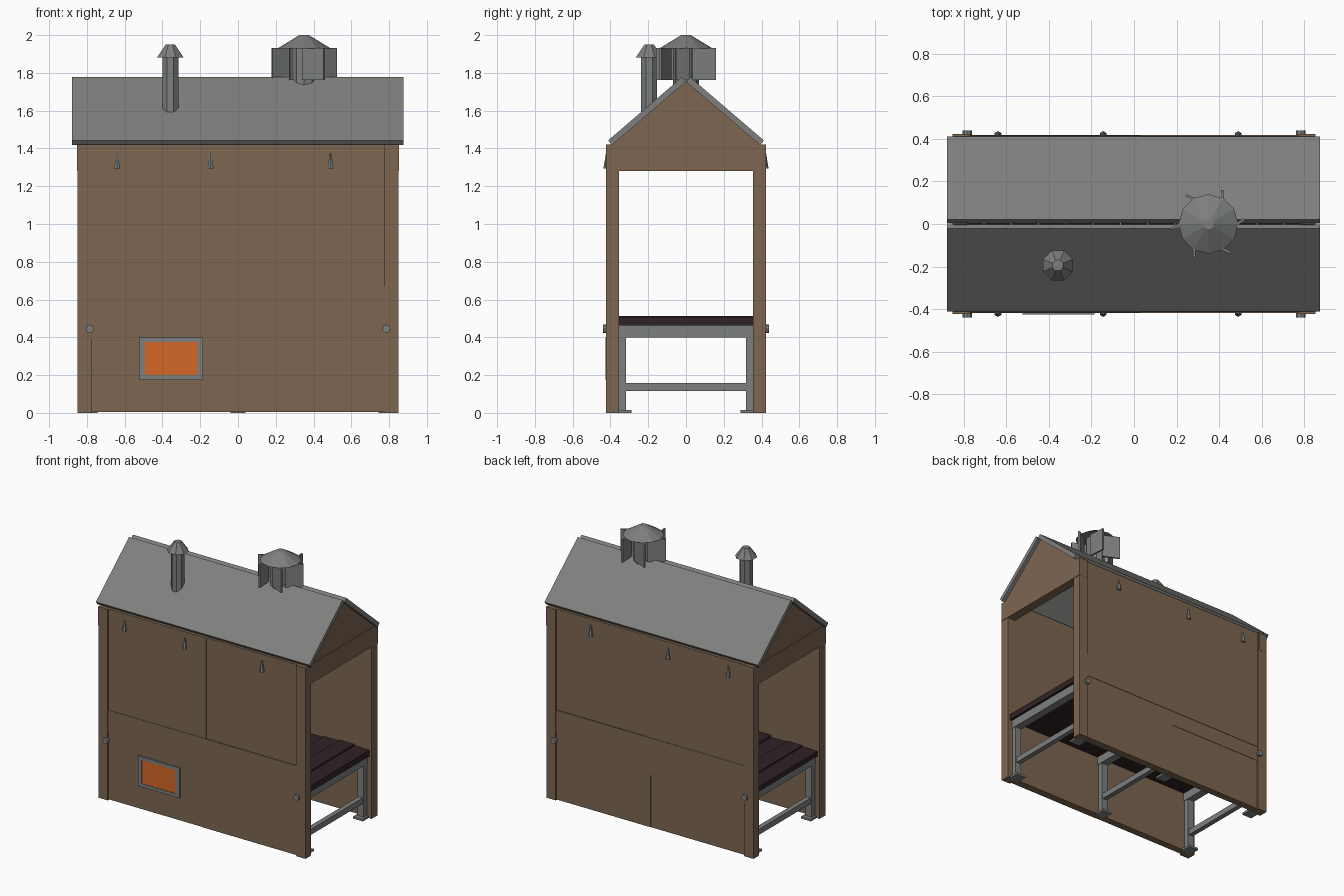
import bpy, bmesh, math, random
from mathutils import Vector

if "Cube" in bpy.data.objects:
    bpy.data.objects.remove(bpy.data.objects["Cube"])

random.seed(4)


def mat(name, c):
    m = bpy.data.materials.new(name)
    m.diffuse_color = (*c, 1)
    m.use_nodes = True
    m.node_tree.nodes["Principled BSDF"].inputs["Base Color"].default_value = m.diffuse_color
    return m


WOOD = mat("brown wood", (0.205, 0.132, 0.083))
DARK = mat("dark planks", (0.030, 0.016, 0.017))
ROOF = mat("roof grey", (0.215, 0.213, 0.207))
METAL = mat("metal grey", (0.205, 0.212, 0.210))
FIRE = mat("orange glow", (0.66, 0.138, 0.020))


def finish(name, bm, m):
    bmesh.ops.recalc_face_normals(bm, faces=bm.faces)
    me = bpy.data.meshes.new(name)
    bm.to_mesh(me)
    bm.free()
    me.materials.append(m)
    ob = bpy.data.objects.new(name, me)
    bpy.context.collection.objects.link(ob)
    return ob


def prism(name, pts, a, b, m, axis=0):
    """Extrude a closed 2D profile from a to b along x (profile y,z) or z (profile x,y)."""
    bm = bmesh.new()
    put = (lambda p, t: (t, p[0], p[1])) if axis == 0 else (lambda p, t: (p[0], p[1], t))
    lo = [bm.verts.new(put(p, a)) for p in pts]
    hi = [bm.verts.new(put(p, b)) for p in pts]
    bm.faces.new(lo)
    bm.faces.new(hi)
    n = len(pts)
    for i in range(n):
        j = (i + 1) % n
        bm.faces.new((lo[i], lo[j], hi[j], hi[i]))
    return finish(name, bm, m)


def box(name, x0, x1, y0, y1, z0, z1, m):
    return prism(name, [(y0, z0), (y1, z0), (y1, z1), (y0, z1)], x0, x1, m)


def cone(name, x, y, z0, z1, r0, r1, n, m, turn=0.0):
    bm = bmesh.new()
    bmesh.ops.create_cone(bm, cap_ends=True, segments=n, radius1=r0, radius2=r1, depth=z1 - z0)
    ob = finish(name, bm, m)
    ob.location = (x, y, (z0 + z1) / 2)
    ob.rotation_euler.z = turn
    return ob


# Long walls, posts, bolts and hooks on both sides
for s, side in ((-1, "front"), (1, "back")):
    def wbox(name, x0, x1, d0, d1, z0, z1, m):
        a, b = sorted((s * d0, s * d1))
        return box(side + "_" + name, x0, x1, a, b, z0, z1, m)

    wbox("upper_panel_left", -0.775, 0.03, 0.36, 0.416, 0.67, 1.42, WOOD)
    wbox("upper_panel_right", 0.03, 0.775, 0.36, 0.413, 0.67, 1.42, WOOD)
    wbox("rail_upper", -0.775, 0.775, 0.36, 0.419, 0.50, 0.67, WOOD)
    wbox("rail_lower", -0.775, 0.775, 0.36, 0.416, 0.39, 0.50, WOOD)
    wbox("lower_panel_left", -0.775, 0.0, 0.36, 0.413, 0.005, 0.39, WOOD)
    wbox("lower_panel_right", 0.0, 0.775, 0.36, 0.416, 0.005, 0.39, WOOD)
    for e in (-1, 1):
        xa, xb = sorted((e * 0.775, e * 0.85))
        wbox("corner_post", xa, xb, 0.355, 0.423, 0.0, 1.42, WOOD)
        bolt = cone(side + "_bolt", e * 0.785, 0, -0.012, 0.012, 0.022, 0.022, 8, METAL)
        bolt.location = (e * 0.785, s * 0.428, 0.445)
        bolt.rotation_euler.x = math.pi / 2
    for hx in (-0.64, -0.145, 0.49):
        cone(side + "_hook", hx, s * 0.419, 1.295, 1.375, 0.018, 0.005, 6, METAL)

# Gable ends
for e in (-1, 1):
    xa, xb = sorted((e * 0.785, e * 0.853))
    box("gable_beam", xa, xb, -0.424, 0.424, 1.28, 1.42, WOOD)
    prism("gable", [(-0.39, 1.42), (0.39, 1.42), (0, 1.757)],
          *sorted((e * 0.785, e * 0.848)), WOOD)

# Roof slabs, cut square so a groove is left along the ridge
for s, name, xe in ((-1, "front_roof", 0.875), (1, "back_roof", 0.875)):
    prism(name, [(s * 0.002, 1.752), (s * 0.022, 1.777), (s * 0.412, 1.443), (s * 0.392, 1.418)],
          -0.88, xe, ROOF)

# Glowing stove window in the front wall
box("stove_window_glow", -0.495, -0.215, -0.421, -0.40, 0.20, 0.375, FIRE)
for n, x0, x1, z0, z1 in (("left", -0.525, -0.495, 0.175, 0.40), ("right", -0.215, -0.185, 0.175, 0.40),
                          ("bottom", -0.495, -0.215, 0.175, 0.20), ("top", -0.495, -0.215, 0.375, 0.40)):
    box("stove_frame_" + n, x0, x1, -0.425, -0.40, z0, z1, METAL)

# Floor planks laid across, uneven tops
N = 13
w = 1.67 / N
for i in range(N):
    x = -0.835 + i * w
    box("floor_plank", x + 0.002, x + w - 0.002, -0.36, 0.36, 0.462,
        0.498 + random.choice((0, 0.008, 0.016)), DARK)

# Three metal support frames under the floor
for fx in (-0.785, 0.0, 0.785):
    box("support_beam", fx - 0.03, fx + 0.03, -0.41, 0.41, 0.40, 0.462, METAL)
    box("support_brace", fx - 0.018, fx + 0.018, -0.33, 0.33, 0.115, 0.157, METAL)
    for s in (-1, 1):
        ya, yb = sorted((s * 0.318, s * 0.358))
        box("support_leg", fx - 0.025, fx + 0.025, ya, yb, 0, 0.40, METAL)
        ya, yb = sorted((s * 0.288, s * 0.37))
        box("support_foot", fx - 0.04, fx + 0.04, ya, yb, 0, 0.016, METAL)

# Chimney pipe with cap
cone("chimney_pipe", -0.358, -0.195, 1.55, 1.90, 0.046, 0.046, 8, METAL, math.pi / 8)
cone("chimney_cap", -0.358, -0.195, 1.882, 1.95, 0.076, 0.027, 8, METAL, math.pi / 8)

# Ridge turbine vent with swept vanes
VX = 0.35
cone("vent_core", VX, 0, 1.70, 1.93, 0.07, 0.07, 10, METAL)
cone("vent_cap", VX, 0, 1.93, 2.0, 0.14, 0.025, 12, METAL)
for k in range(6):
    a = math.radians(8 + 60 * k)
    tip = Vector((VX + 0.172 * math.cos(a), 0.172 * math.sin(a)))
    b = a + math.radians(27)
    d = Vector((math.cos(b), math.sin(b)))
    t = Vector((-d.y, d.x)) * 0.006
    root = tip - d * 0.125
    prism("vent_vane", [tip + t, root + t, root - t, tip - t], 1.762, 1.932, METAL, axis=2)
